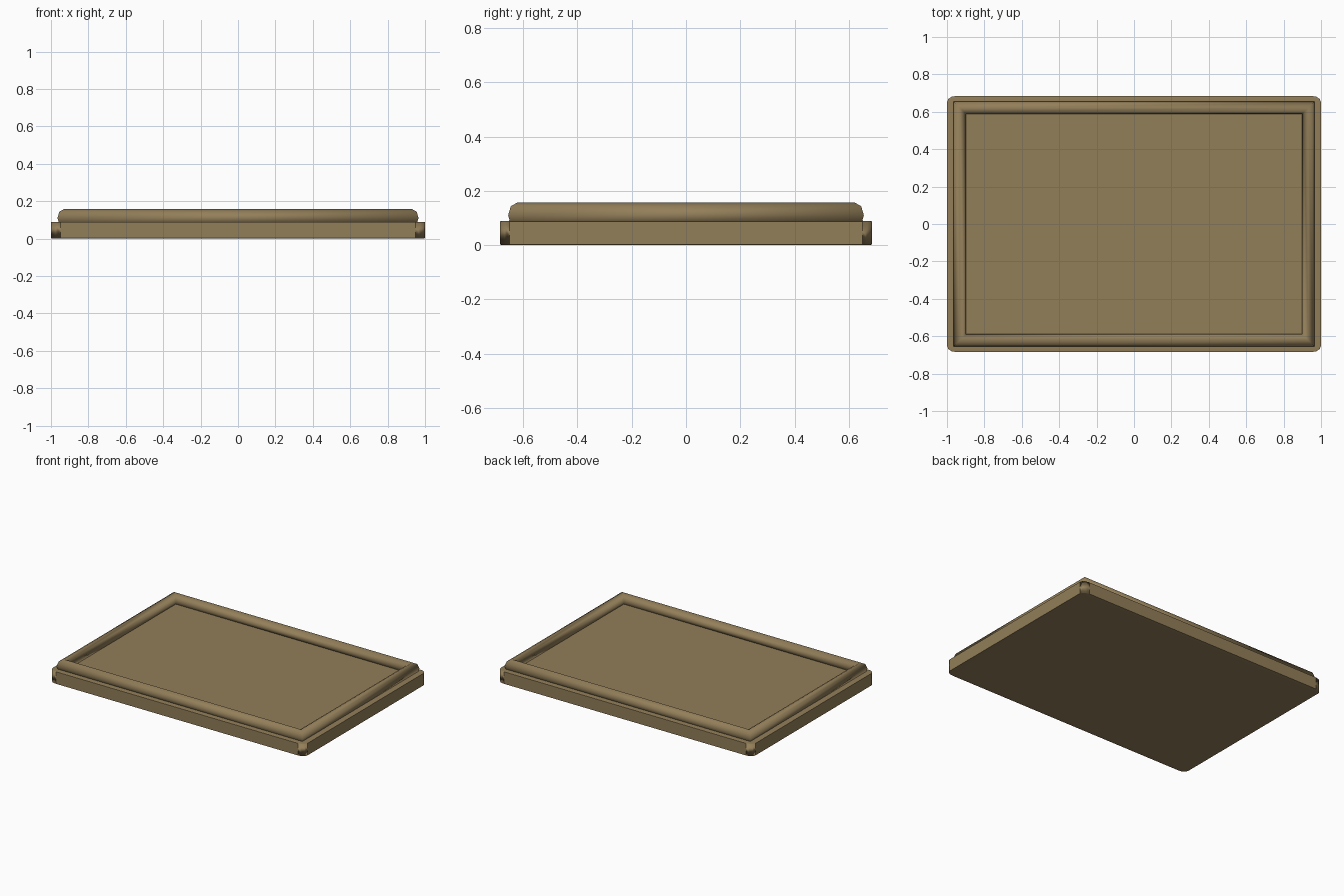
import bpy, math

if "Cube" in bpy.data.objects:
    bpy.data.objects.remove(bpy.data.objects["Cube"])

mat = bpy.data.materials.new("wood")
mat.diffuse_color = (0.29, 0.21, 0.10, 1)
mat.use_nodes = True
mat.node_tree.nodes["Principled BSDF"].inputs["Base Color"].default_value = mat.diffuse_color

# Base slab: bevelled before scaling, so the rounding is wide and shallow
bpy.ops.mesh.primitive_cube_add(size=2, location=(0, 0, 0.045))
slab = bpy.context.object
slab.name = "base_slab"
slab.scale = (1, 0.685, 0.045)
slab.data.materials.append(mat)
bev = slab.modifiers.new("Bevel", 'BEVEL')
bev.width = 0.05
bev.segments = 3
bpy.ops.object.shade_smooth_by_angle(angle=math.radians(30))

# Raised rim: tube swept round a rectangle, narrowed by its mitred corners
curve = bpy.data.curves.new("raised_rim", 'CURVE')
curve.dimensions = '3D'
curve.bevel_depth = 0.047
curve.bevel_resolution = 2
path = curve.splines.new('POLY')
path.points.add(3)
for p, (sx, sy) in zip(path.points, [(-1, -1), (1, -1), (1, 1), (-1, 1)]):
    p.co = (sx * 0.932, sy * 0.622, 0.11, 1)
path.use_cyclic_u = True
curve.materials.append(mat)
rim = bpy.data.objects.new("raised_rim", curve)
bpy.context.collection.objects.link(rim)
